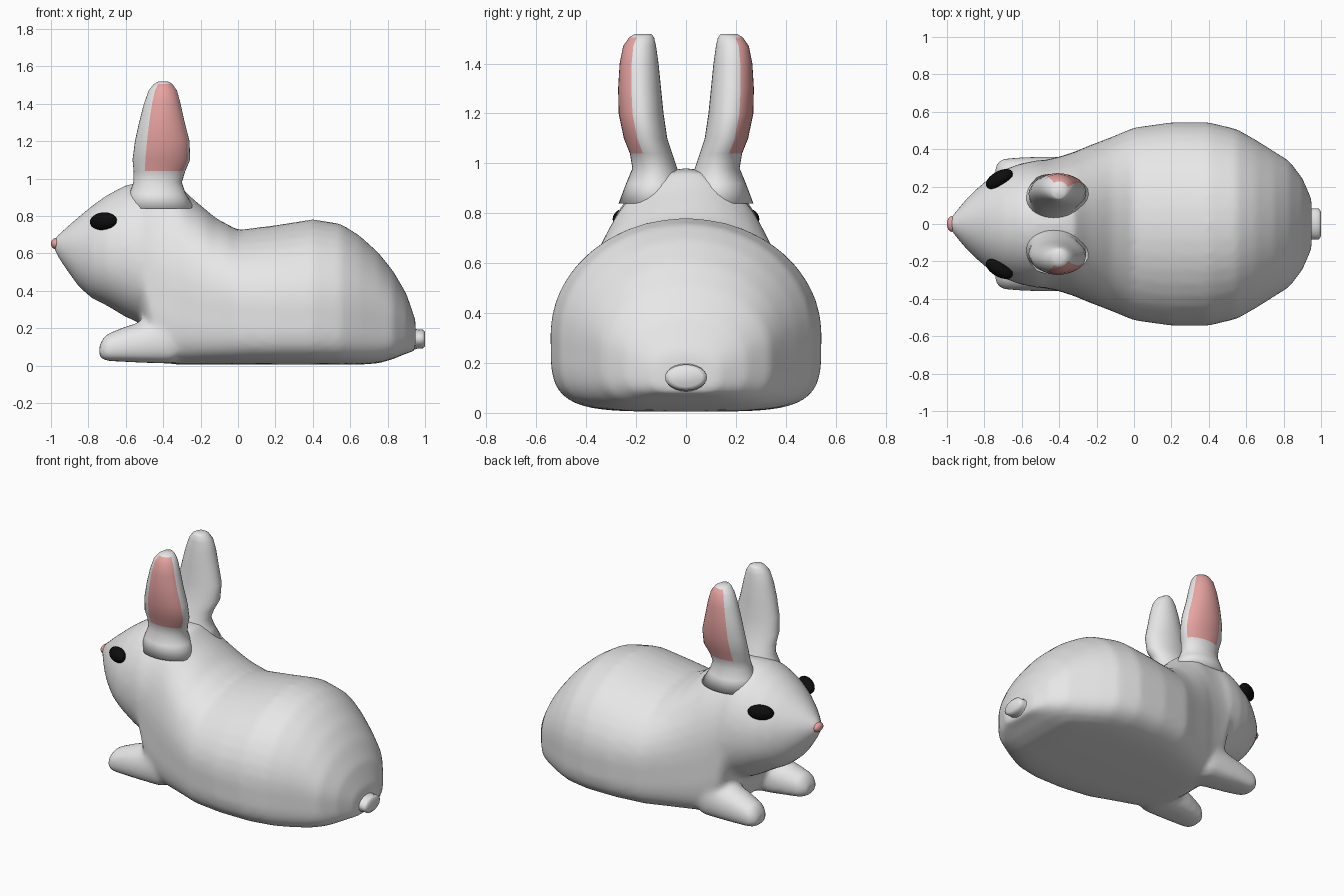
import bpy, bmesh, math
from mathutils import Vector, Matrix

if "Cube" in bpy.data.objects:
    bpy.data.objects.remove(bpy.data.objects["Cube"])


def material(name, rgb):
    m = bpy.data.materials.new(name)
    m.diffuse_color = (*rgb, 1)
    m.use_nodes = True
    m.node_tree.nodes["Principled BSDF"].inputs["Base Color"].default_value = m.diffuse_color
    return m


fur = material("pale fur", (0.8, 0.8, 0.8))
pink = material("soft pink", (0.8, 0.37, 0.36))
black = material("eye black", (0.004, 0.004, 0.004))


def loft(bm, rings):
    """Skin a list of closed rings and cap both ends."""
    loops = [[bm.verts.new(p) for p in ring] for ring in rings]
    n = len(loops[0])
    for a, b in zip(loops, loops[1:]):
        for i in range(n):
            bm.faces.new((a[i], a[(i + 1) % n], b[(i + 1) % n], b[i]))
    bm.faces.new(loops[0][::-1])
    bm.faces.new(loops[-1])


def section(x, cy, hw, zb, zm, zt, low, n=40):
    """Cross-section across x: elliptical top, squarer bottom (exponent low)."""
    ring = []
    for i in range(n):
        t = 2 * math.pi * i / n
        c, s = math.cos(t), math.sin(t)
        e = 2 / (2 if s >= 0 else low)
        y = math.copysign(abs(c) ** e, c) * hw
        h = (zt - zm) if s >= 0 else (zm - zb)
        ring.append((x, cy + y, zm + math.copysign(abs(s) ** e, s) * h))
    return ring


def finish(name, bm, mats):
    bmesh.ops.recalc_face_normals(bm, faces=bm.faces[:])
    for f in bm.faces:
        f.smooth = True
    me = bpy.data.meshes.new(name)
    bm.to_mesh(me)
    bm.free()
    for m in mats:
        me.materials.append(m)
    ob = bpy.data.objects.new(name, me)
    bpy.context.collection.objects.link(ob)
    return ob


# Head and body: x, half width, bottom, widest height, top
BODY = [
    (-.985, .03, .625, .65, .675), (-.95, .07, .56, .64, .71),
    (-.9, .13, .49, .62, .755), (-.85, .18, .42, .61, .797),
    (-.78, .24, .36, .60, .855), (-.7, .29, .32, .59, .912),
    (-.6, .325, .26, .58, .965), (-.52, .34, .225, .56, .98),
    (-.46, .345, .06, .5, .98), (-.4, .36, .015, .45, .98),
    (-.32, .385, .005, .4, .97), (-.25, .415, .005, .38, .90),
    (-.12, .465, .005, .35, .79), (0, .515, .005, .33, .725),
    (.2, .543, .005, .32, .75), (.4, .543, .005, .32, .782),
    (.55, .507, .005, .31, .758), (.65, .45, .005, .3, .695),
    (.75, .387, .012, .28, .605), (.83, .337, .035, .25, .505),
    (.9, .245, .065, .22, .385), (.95, .13, .08, .18, .24)]
# Front feet: x, centre y, half width, bottom, top
FOOT = [
    (-.74, .265, .055, .04, .12), (-.705, .262, .087, .025, .168),
    (-.6, .25, .107, .02, .21), (-.5, .24, .12, .015, .24),
    (-.35, .23, .13, .01, .3)]

bm = bmesh.new()
loft(bm, [section(x, 0, w, zb, zm, zt, 2.2 if x < -.5 else 4.5)
          for x, w, zb, zm, zt in BODY])
for side in (-1, 1):
    loft(bm, [section(x, side * cy, w, zb, zb + (zt - zb) * .45, zt, 3)
              for x, cy, w, zb, zt in FOOT])
body = finish("body_head_and_feet", bm, [fur])
mod = body.modifiers.new("fuse", 'REMESH')
mod.mode = 'VOXEL'
mod.voxel_size = 0.02
mod.use_smooth_shade = True
mod = body.modifiers.new("soften", 'SMOOTH')
mod.factor = 0.5
mod.iterations = 6

# Ears: z, centre x, half length, centre y, half thickness
EAR = [
    (.84, -.42, .19, .13, .14), (.92, -.43, .15, .125, .115),
    (.98, -.43, .13, .125, .09), (1.04, -.42, .138, .14, .085),
    (1.1, -.41, .154, .162, .087), (1.2, -.405, .146, .18, .09),
    (1.3, -.407, .122, .186, .086), (1.4, -.405, .098, .188, .078),
    (1.47, -.402, .076, .186, .066), (1.505, -.4, .05, .178, .05),
    (1.518, -.4, .028, .172, .034)]
SEG = 32
for side, label in ((-1, "near"), (1, "far")):
    bm = bmesh.new()
    loft(bm, [[(cx + a * math.cos(2 * math.pi * i / SEG),
                side * (cy + b * math.sin(2 * math.pi * i / SEG)), z)
               for i in range(SEG)] for z, cx, a, cy, b in EAR])
    # pink inner ear: the outward, slightly rearward face
    bm.faces.ensure_lookup_table()
    for k in range(len(EAR) - 1):
        for i in range(SEG):
            angle = (i + .5) * 360 / SEG
            if 1.03 < EAR[k][0] < 1.48 and 22 < angle < 125:
                bm.faces[k * SEG + i].material_index = 1
    finish(label + "_ear", bm, [fur, pink])

    # Eye: flattened ball lying along the cheek
    bm = bmesh.new()
    rot = Matrix.Rotation(side * math.radians(30), 4, 'Z')
    tilt = Matrix.Rotation(math.radians(-5), 4, 'Y')
    bmesh.ops.create_uvsphere(
        bm, u_segments=24, v_segments=14, radius=1,
        matrix=Matrix.Translation((-.72, side * .24, .772)) @ rot @ tilt
        @ Matrix.Diagonal((.08, .042, .047, 1)))
    finish(label + "_eye", bm, [black])

# Nose
bm = bmesh.new()
bmesh.ops.create_uvsphere(
    bm, u_segments=16, v_segments=10, radius=1,
    matrix=Matrix.Translation((-.975, 0, .652)) @ Matrix.Diagonal((.025, .042, .03, 1)))
finish("nose", bm, [pink])

# Tail
TAIL = [(.88, .13, .06, .25), (.94, .085, .085, .2), (.965, .082, .092, .192),
        (.988, .084, .09, .194), (1.0, .065, .105, .18)]
bm = bmesh.new()
loft(bm, [section(x, 0, w, zb, (zb + zt) / 2, zt, 2, 24) for x, w, zb, zt in TAIL])
finish("tail", bm, [fur])
